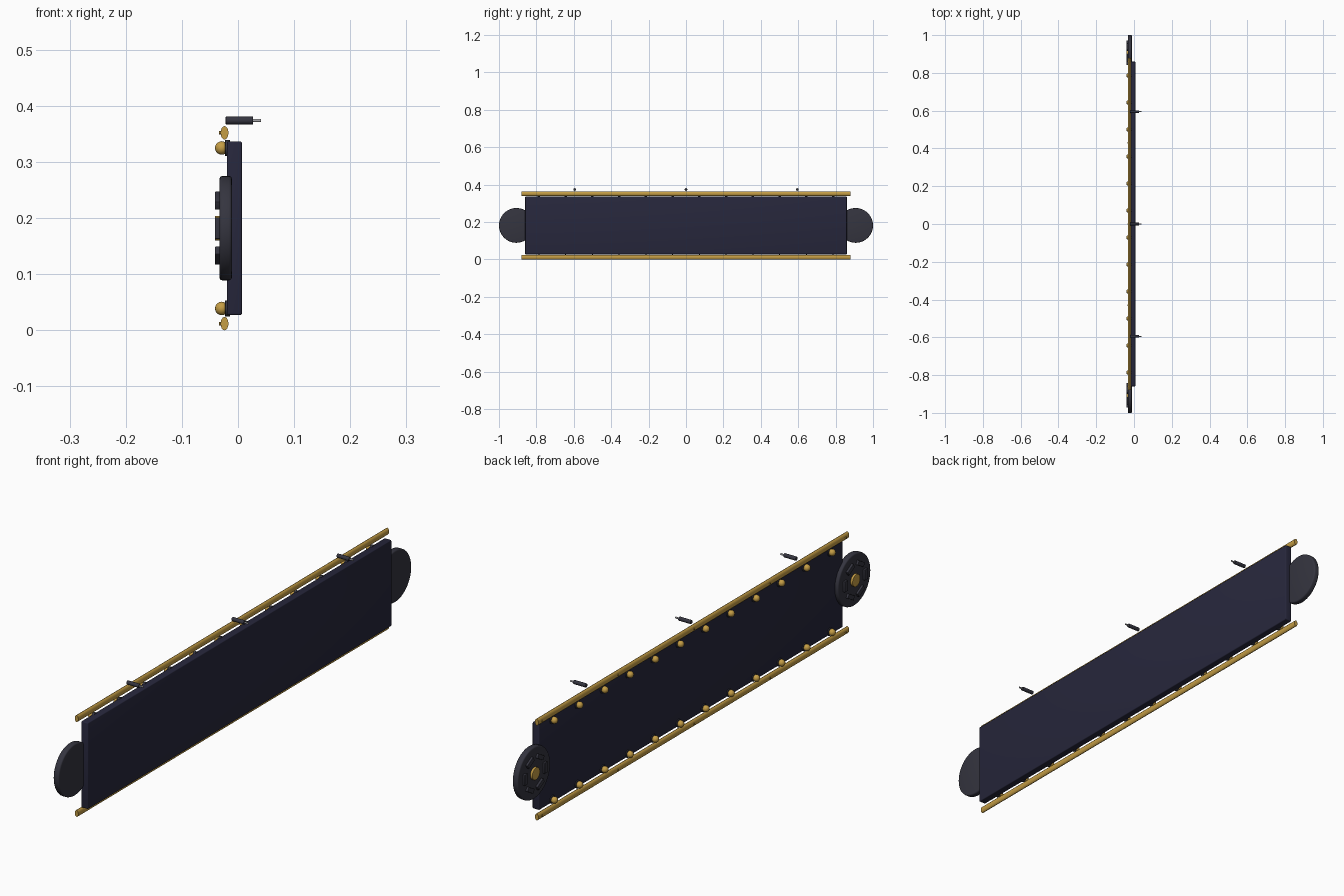
import bpy, math
from mathutils import Matrix

cube = bpy.data.objects.get("Cube")
if cube:
    bpy.data.objects.remove(cube, do_unlink=True)


def material(name, color):
    m = bpy.data.materials.new(name)
    m.use_nodes = True
    m.diffuse_color = (*color, 1)
    m.node_tree.nodes["Principled BSDF"].inputs["Base Color"].default_value = (*color, 1)
    return m


navy = material("navy", (0.02, 0.02, 0.045))
iron = material("dark iron", (0.035, 0.035, 0.05))
gold = material("gold", (0.56, 0.34, 0.06))
steel = material("steel", (0.4, 0.4, 0.42))


def finish(name, mat, bevel=0):
    ob = bpy.context.object
    ob.name = name
    ob.data.materials.append(mat)
    if bevel:
        mod = ob.modifiers.new("Bevel", "BEVEL")
        mod.width = bevel
        mod.segments = 3
        mod.limit_method = "ANGLE"
        bpy.ops.object.modifier_apply(modifier=mod.name)
    bpy.ops.object.shade_smooth_by_angle(angle=math.radians(35))
    return ob


def box(name, loc, size, mat, bevel=0, turn=0):
    bpy.ops.mesh.primitive_cube_add(size=1, location=loc)
    ob = bpy.context.object
    ob.data.transform(Matrix.Diagonal((*size, 1)))
    ob.data.transform(Matrix.Rotation(turn, 4, "X"))
    return finish(name, mat, bevel)


def rod(name, x0, x1, y, z, radius, mat, bevel=0, sides=24):
    # cylinder running along x
    bpy.ops.mesh.primitive_cylinder_add(vertices=sides, radius=radius, depth=x1 - x0,
                                        location=((x0 + x1) / 2, y, z))
    bpy.context.object.data.transform(Matrix.Rotation(math.pi / 2, 4, "Y"))
    return finish(name, mat, bevel)


MID = 0.182

# Main slab
box("panel", (-0.0065, 0, MID), (0.027, 1.72, 0.309), navy, 0.003)

# Rails, rivets and studs, mirrored about mid height
for label, s in (("upper", 1), ("lower", -1)):
    bpy.ops.mesh.primitive_cylinder_add(vertices=16, radius=1, depth=1.76,
                                        location=(-0.024, 0, MID + s * 0.17))
    data = bpy.context.object.data
    data.transform(Matrix.Rotation(math.pi / 2, 4, "X"))
    data.transform(Matrix.Diagonal((0.007, 1, 0.012, 1)))
    finish(label + "_rail", gold)
    for i in range(5):
        rod(label + "_rail_stud", -0.034, -0.026, (i - 2) * 0.43, MID + s * 0.17, 0.003, gold, 0, 8)
    for i in range(12):
        y, z = (i - 5.5) * 0.143, MID + s * 0.143
        rod(label + "_rivet_washer", -0.023, -0.014, y, z, 0.0145, iron, 0.001, 16)
        bpy.ops.mesh.primitive_uv_sphere_add(segments=16, ring_count=10, radius=0.012,
                                             location=(-0.029, y, z))
        finish(label + "_rivet", gold)

# End discs with a gold hub and a ring of raised blocks
for label, s in (("front", -1), ("back", 1)):
    cy = s * 0.907
    rod(label + "_disc", -0.033, -0.011, cy, MID, 0.093, iron, 0.005, 48)
    rod(label + "_hub", -0.041, -0.03, cy, MID, 0.022, gold, 0.001)
    for i in range(6):
        a = i * math.pi / 3
        box(label + "_disc_block", (-0.036, cy + 0.0566 * math.cos(a), MID + 0.0566 * math.sin(a)),
            (0.01, 0.016, 0.038), iron, 0.001, a)

# Floating pins above the top edge
for y in (-0.595, 0, 0.595):
    rod("pin_grip", -0.022, 0.027, y, 0.374, 0.007, iron, 0.0015, 16)
    rod("pin_tip", 0.026, 0.041, y, 0.374, 0.003, steel, 0, 12)
